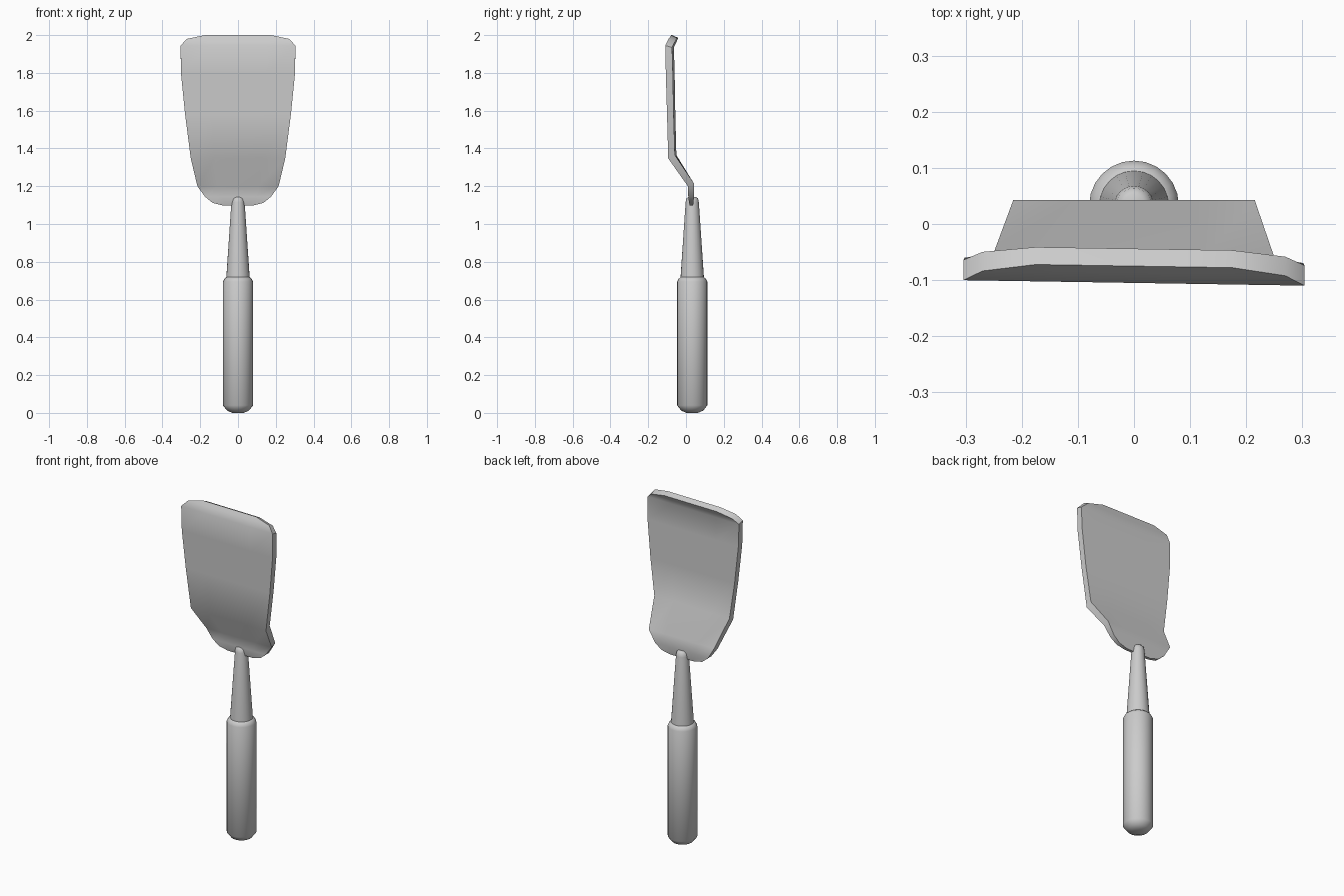
import bpy, bmesh, math

if "Cube" in bpy.data.objects:
    bpy.data.objects.remove(bpy.data.objects["Cube"])


def make_object(name, bm, angle):
    bmesh.ops.recalc_face_normals(bm, faces=bm.faces)
    mesh = bpy.data.meshes.new(name)
    bm.to_mesh(mesh)
    bm.free()
    obj = bpy.data.objects.new(name, mesh)
    bpy.context.collection.objects.link(obj)
    bpy.ops.object.select_all(action='DESELECT')
    obj.select_set(True)
    bpy.context.view_layer.objects.active = obj
    bpy.ops.object.shade_smooth_by_angle(angle=math.radians(angle))
    return obj


def loft(name, rings, angle):
    """Bridge equal-sized vertex rings and cap both ends."""
    bm = bmesh.new()
    loops = [[bm.verts.new(p) for p in ring] for ring in rings]
    n = len(loops[0])
    for a, b in zip(loops, loops[1:]):
        for i in range(n):
            j = (i + 1) % n
            bm.faces.new((a[i], a[j], b[j], b[i]))
    bm.faces.new(loops[0][::-1])
    bm.faces.new(loops[-1])
    return make_object(name, bm, angle)


def circle(r, z, n=24, cy=0.033):
    return [(r * math.cos(2 * math.pi * i / n), cy + r * math.sin(2 * math.pi * i / n), z)
            for i in range(n)]


# Grip: straight rounded cylinder
grip = [(0.03, 0.0), (0.058, 0.012), (0.08, 0.04), (0.08, 0.695), (0.072, 0.71), (0.06, 0.72)]
loft("grip", [circle(r, z) for r, z in grip], 50)

# Neck: tapered shaft running into the blade
neck = [(0.062, 0.715), (0.035, 1.115), (0.031, 1.135), (0.02, 1.144)]
loft("neck", [circle(r, z) for r, z in neck], 50)

# Blade rows: half width, front y, front z, back y, back z
rows = [
    (0.08, 0.020, 1.098, 0.037, 1.098),
    (0.135, 0.016, 1.112, 0.040, 1.112),
    (0.175, 0.012, 1.145, 0.042, 1.145),
    (0.215, 0.010, 1.200, 0.043, 1.213),
    (0.25, -0.090, 1.347, -0.055, 1.365),
    (0.28, -0.096, 1.58, -0.061, 1.58),
    (0.302, -0.102, 1.80, -0.065, 1.80),
    (0.304, -0.105, 1.945, -0.069, 1.935),
    (0.27, -0.088, 1.980, -0.054, 1.965),
    (0.175, -0.075, 2.000, -0.044, 1.985),
]


# Blade: thin bent sheet, its upper part very slightly twisted
def blade_ring(hw, yf, zf, yb, zb):
    twist = -0.016 if zf > 1.3 else 0.0
    steps = [-1, -0.5, 0, 0.5, 1]
    front = [(s * hw, yf + twist * s * hw, zf) for s in steps]
    back = [(s * hw, yb + twist * s * hw, zb) for s in reversed(steps)]
    return front + back


loft("blade", [blade_ring(*row) for row in rows], 42)
